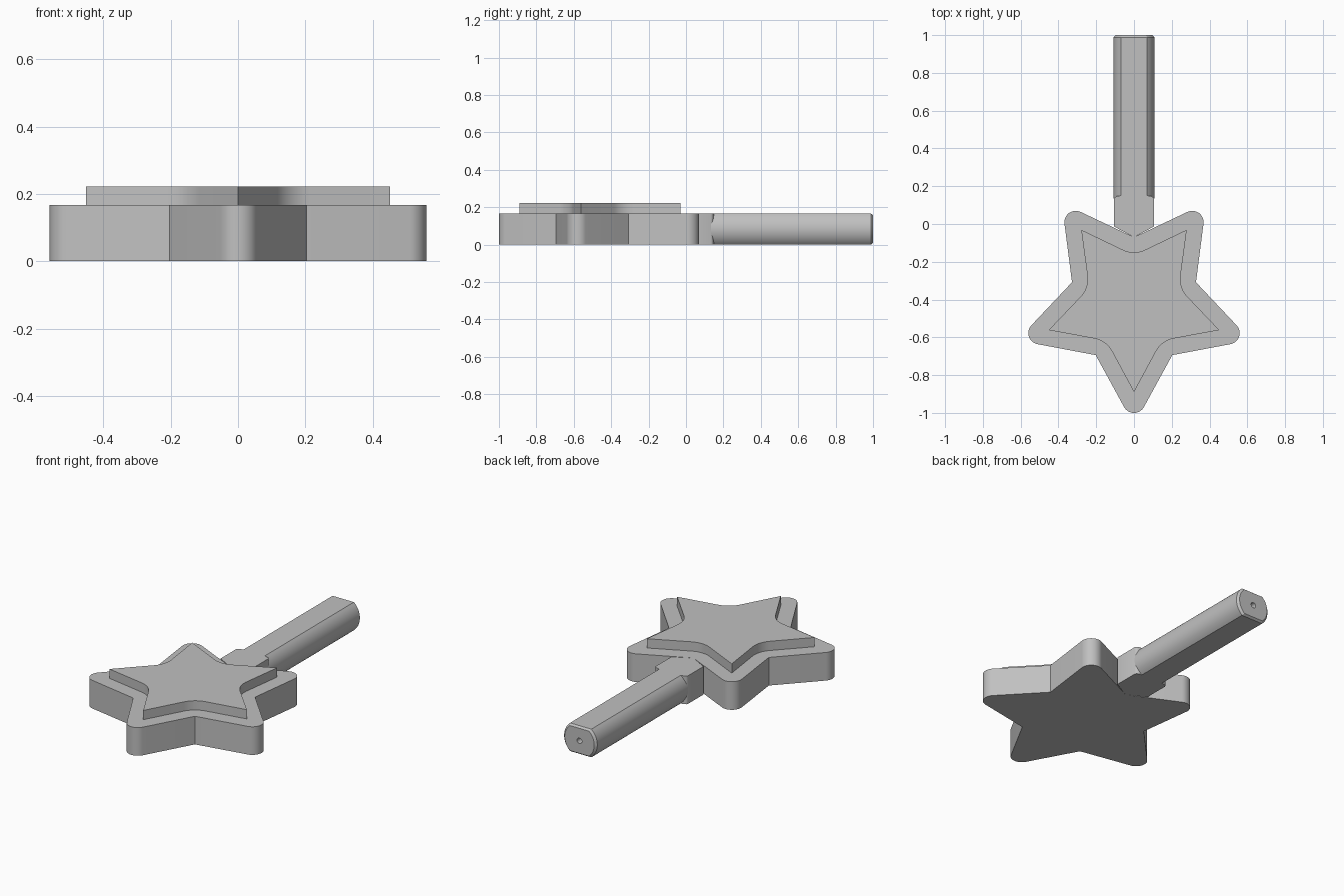
import bpy
import bmesh
from math import sin, cos, pi, radians, asin
from mathutils import Vector

cube = bpy.data.objects.get("Cube")
if cube:
    bpy.data.objects.remove(cube, do_unlink=True)

CENTRE_Y = -0.415
THICK = 0.167
TOP = 0.222

grey = bpy.data.materials.new("plain_grey")
grey.use_nodes = True
colour = (0.53, 0.53, 0.53, 1)
grey.diffuse_color = colour
grey.node_tree.nodes["Principled BSDF"].inputs["Base Color"].default_value = colour


def finish(name, bm):
    bmesh.ops.recalc_face_normals(bm, faces=bm.faces)
    mesh = bpy.data.meshes.new(name)
    bm.to_mesh(mesh)
    bm.free()
    mesh.materials.append(grey)
    obj = bpy.data.objects.new(name, mesh)
    bpy.context.collection.objects.link(obj)
    bpy.ops.object.select_all(action='DESELECT')
    obj.select_set(True)
    bpy.context.view_layer.objects.active = obj
    bpy.ops.object.shade_smooth_by_angle(angle=radians(30))
    return obj


def loft(name, rings):
    """Skin a list of equal-length point rings and cap both ends."""
    bm = bmesh.new()
    loops = [[bm.verts.new(p) for p in ring] for ring in rings]
    n = len(loops[0])
    for a, b in zip(loops, loops[1:]):
        for i in range(n):
            j = (i + 1) % n
            bm.faces.new((a[i], a[j], b[j], b[i]))
    bm.faces.new(loops[0])
    bm.faces.new(loops[-1])
    return finish(name, bm)


def slab(name, outline, z0, z1):
    return loft(name, [[(x, y, z) for x, y in outline] for z in (z0, z1)])


def polar(r, a):
    return Vector((r * cos(a), r * sin(a)))


def arc(centre, r, a0, a1, steps):
    return [centre + polar(r, a0 + (a1 - a0) * i / steps) for i in range(steps + 1)]


# Star base: rounded tips, sharp valleys
middle = Vector((0, CENTRE_Y))
half = radians(61.7)
outline = []
for k in range(5):
    a = -pi / 2 + k * 2 * pi / 5
    outline += arc(middle + polar(0.525, a), 0.06, a - half, a + half, 14)
    outline.append(middle + polar(0.345, a + pi / 5))
slab("star_base", outline, 0, THICK)

# Raised star: sharp tips, rounded valleys
fillet = 0.135
spread = half - pi / 5
outline = []
for k in range(5):
    a = -pi / 2 + k * 2 * pi / 5
    v = a + pi / 5
    outline.append(middle + polar(0.475, a))
    outline += arc(middle + polar(0.265 + fillet, v), fillet,
                   v + pi - spread, v + pi + spread, 8)[::-1]
slab("raised_star", outline, THICK, TOP)

# Square neck joining the star and the handle, with rounded back corners
right = [Vector((0.106, -0.013)), Vector((0.106, 0.134)), Vector((0.102, 0.141)),
         Vector((0.092, 0.147)), Vector((0.072, 0.15))]
left = [Vector((-p.x, p.y)) for p in reversed(right)]
slab("neck", [Vector((0, -0.07))] + right + left, 0, THICK)

# Handle: round bar with flats above and below, chamfered end, centre hole
RADIUS = 0.109
MID = THICK / 2
limit = asin(MID / RADIUS)
angles = [side + limit * (i / 8 - 1) for side in (0, pi) for i in range(17)]


def bar_ring(y, inset=0.0):
    s = 1 - inset / RADIUS
    return [(RADIUS * s * cos(a), y, MID + (RADIUS * sin(a)) * s) for a in angles]


def hole_ring(y, r=0.016):
    return [(r * cos(2 * pi * i / 34 - limit), y, MID + r * sin(2 * pi * i / 34 - limit))
            for i in range(34)]


loft("handle", [bar_ring(0.135), bar_ring(0.988), bar_ring(1.0, 0.012),
                hole_ring(1.0), hole_ring(0.93)])
